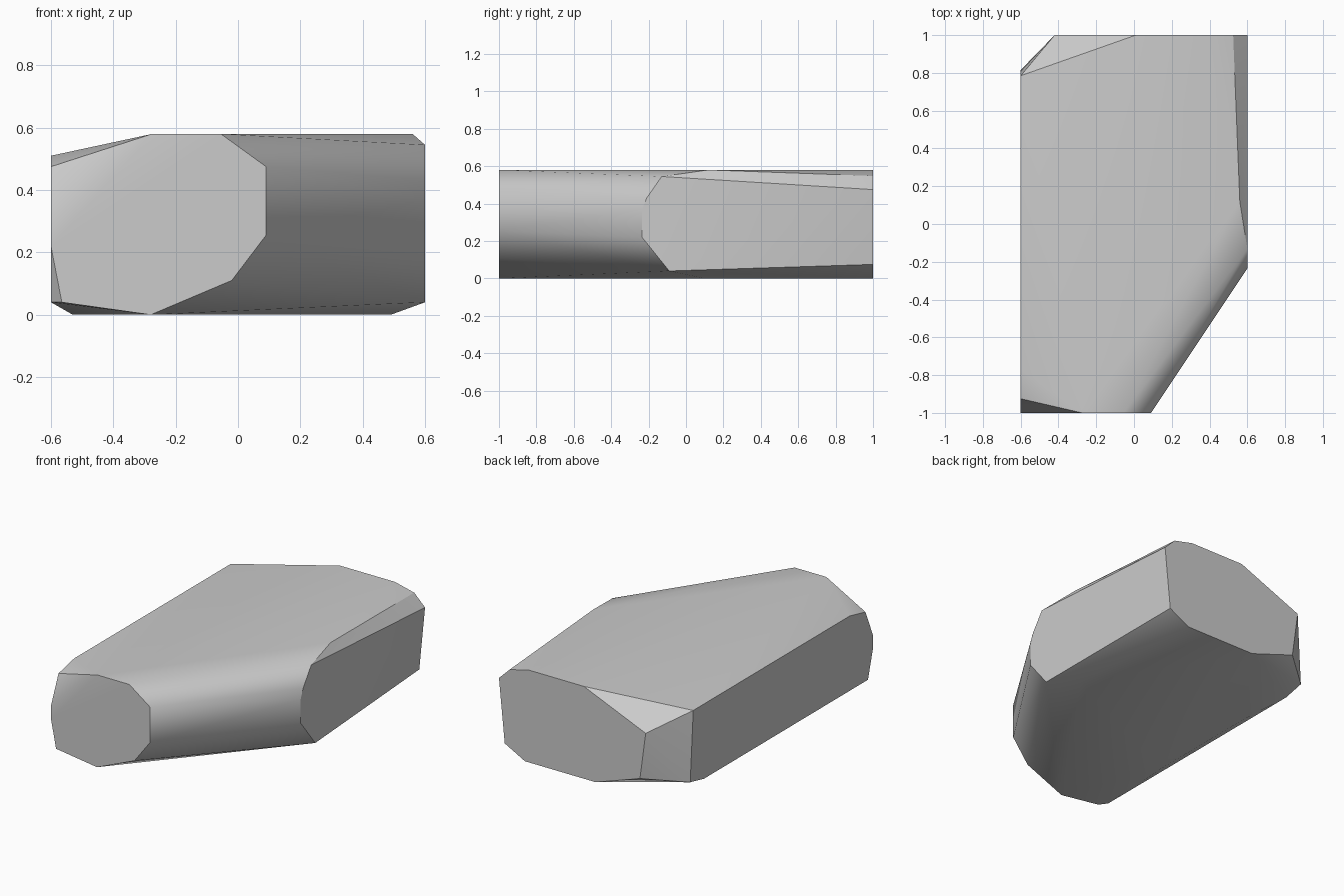
import bpy
import bmesh
import math

default_cube = bpy.data.objects.get("Cube")
if default_cube:
    bpy.data.objects.remove(default_cube, do_unlink=True)


def make_material(name, value):
    material = bpy.data.materials.new(name)
    colour = (value, value, value, 1.0)
    material.diffuse_color = colour
    material.use_nodes = True
    material.node_tree.nodes["Principled BSDF"].inputs["Base Color"].default_value = colour
    return material


def place(outline, axis, value):
    """Put a flat outline on the plane where the given axis equals value."""
    points = []
    for first, second in outline:
        point = [first, second]
        point.insert("xyz".index(axis), value)
        points.append(tuple(point))
    return points


def hull_object(name, points, material, smooth_angle):
    """Wrap the outlines in one convex body with clean flat caps."""
    bm = bmesh.new()
    for point in points:
        bm.verts.new(point)
    hull = bmesh.ops.convex_hull(bm, input=bm.verts)
    leftover = {item for item in hull["geom_interior"] + hull["geom_unused"]
                if isinstance(item, bmesh.types.BMVert)}
    bmesh.ops.delete(bm, geom=list(leftover), context="VERTS")
    bmesh.ops.dissolve_limit(bm, angle_limit=math.radians(0.5),
                             verts=bm.verts, edges=bm.edges)
    bmesh.ops.recalc_face_normals(bm, faces=bm.faces)
    mesh = bpy.data.meshes.new(name)
    bm.to_mesh(mesh)
    bm.free()
    mesh.materials.append(material)
    body = bpy.data.objects.new(name, mesh)
    bpy.context.collection.objects.link(body)
    bpy.ops.object.select_all(action="DESELECT")
    body.select_set(True)
    bpy.context.view_layer.objects.active = body
    bpy.ops.object.shade_smooth_by_angle(angle=smooth_angle)
    return body


# Overall extents of the stone
half_width, half_length, height = 0.6, 1.0, 0.58

# Front and back caps as x, z outlines
front_cap = [(-.28, 0), (-.02, .11), (.09, .255), (.09, .475), (-.055, height),
             (-.275, height), (-half_width, .3), (-half_width, .22), (-.565, .04)]
back_cap = [(half_width, .475), (.525, .548), (.39, height), (.01, height),
            (-.42, .4), (-.38, .105), (-.07, 0), (.42, 0), (.56, .075)]

# Side cuts as y, z outlines
right_cut = [(.785, .51), (-.77, .51), (-.925, .475), (-.95, .04),
             (.68, .04), (.815, .07)]
left_cut = [(-.13, .545), (-.21, .43), (-.235, .37), (-.235, .22), (-.09, .04)]

# Extra corners of the flat top and base as x, y outlines
top_corners = [(.56, .12)]
base_corners = [(.49, .1), (-.53, .4), (-.53, -.4)]

outline_points = (
    place(front_cap, "y", -half_length)
    + place(back_cap, "y", half_length)
    + place(right_cut, "x", -half_width)
    + place(left_cut, "x", half_width)
    + place(top_corners, "z", height)
    + place(base_corners, "z", 0)
)

stone_grey = make_material("stone grey", 0.6)
hull_object("stone_block", outline_points, stone_grey, math.radians(30))
